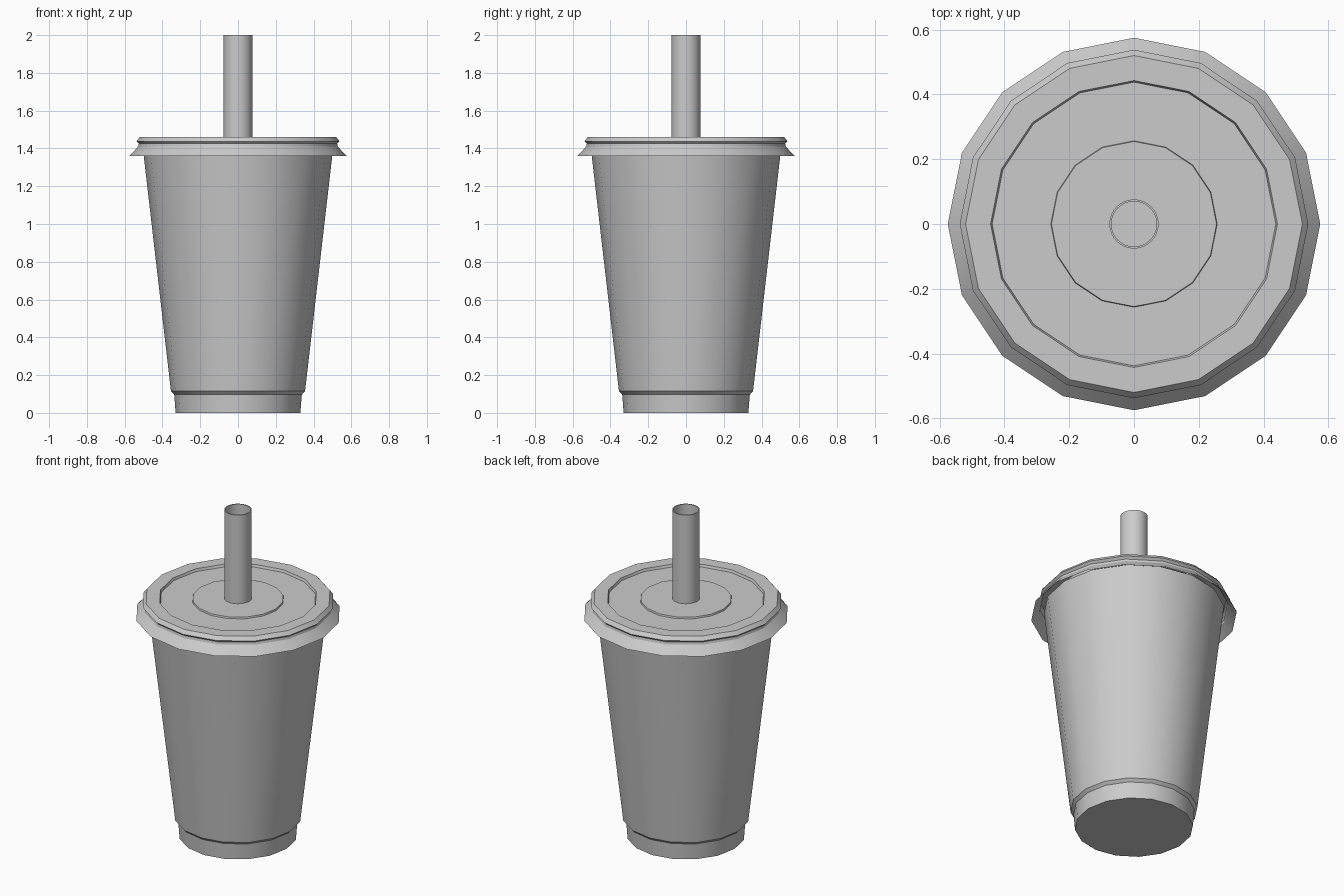
import bpy, bmesh, math

if "Cube" in bpy.data.objects:
    bpy.data.objects.remove(bpy.data.objects["Cube"])


def lathe(name, profile, sides):
    """Spin (radius, z) points round z; radius 0 closes to a flat cap."""
    bm = bmesh.new()
    rings = []
    for r, z in profile:
        rings.append([bm.verts.new((r * math.cos(2 * math.pi * i / sides),
                                    r * math.sin(2 * math.pi * i / sides), z))
                      for i in range(sides)] if r > 0 else None)
    for a, b in zip(rings, rings[1:]):
        if a is None:
            bm.faces.new(b[::-1])
        elif b is None:
            bm.faces.new(a)
        else:
            for i in range(sides):
                j = (i + 1) % sides
                bm.faces.new((a[i], a[j], b[j], b[i]))
    mesh = bpy.data.meshes.new(name)
    bm.to_mesh(mesh)
    bm.free()
    obj = bpy.data.objects.new(name, mesh)
    bpy.context.collection.objects.link(obj)
    bpy.ops.object.select_all(action='DESELECT')
    obj.select_set(True)
    bpy.context.view_layer.objects.active = obj
    bpy.ops.object.shade_smooth_by_angle(angle=math.radians(30))
    return obj


# Tapered cup with a stepped foot
lathe("cup", [(0, 0), (0.33, 0), (0.338, 0.098), (0.355, 0.115),
              (0.499, 1.36), (0.504, 1.40)], 16)

# Lid: flared skirt, groove, rim, recessed top and raised centre disc
lathe("lid", [(0.575, 1.36), (0.528, 1.41), (0.525, 1.425), (0.538, 1.438),
              (0.52, 1.46), (0.443, 1.46), (0.438, 1.445),
              (0.257, 1.445), (0.255, 1.455), (0, 1.455)], 16)

# Hollow straw with a thin wall
lathe("straw", [(0.076, 1.45), (0.076, 2.0), (0.07, 2.0), (0.07, 1.45)], 32)
